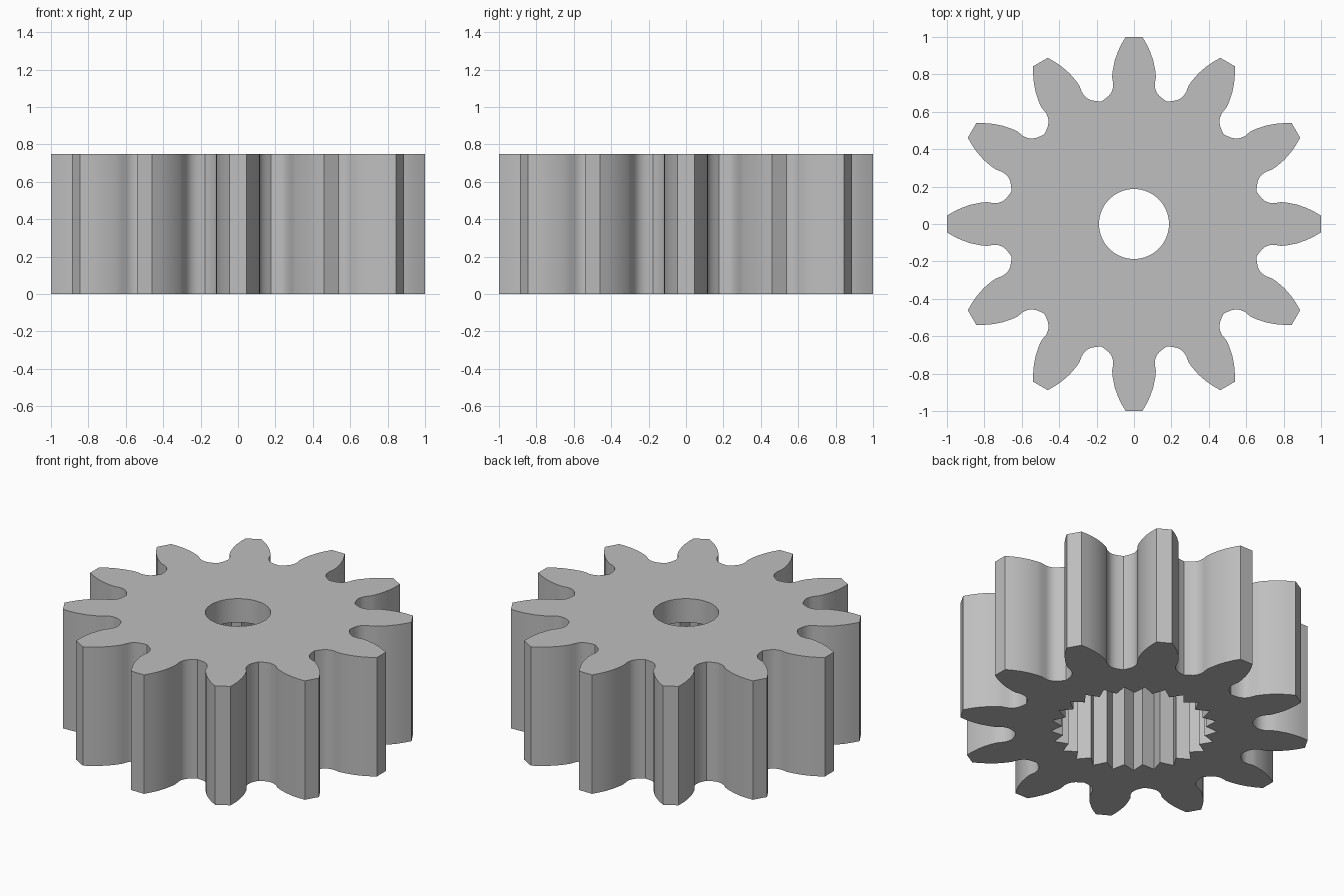
import bpy, bmesh
from math import cos, sin, pi, radians
from mathutils import Matrix, Vector

cube = bpy.data.objects.get("Cube")
if cube:
    bpy.data.objects.remove(cube)

HEIGHT, LEDGE = 0.75, 0.60      # full height, roof of the splined socket
TEETH, SPLINES = 12, 25

# One flank of a tooth pointing along +x, from the tip down to the valley
FLANK = [(1.0, .045), (.96, .068), (.92, .087), (.87, .104), (.82, .114),
         (.785, .117), (.75, .111), (.725, .113), (.703, .121), (.684, .136),
         (.668, .156)]


def gear_outline():
    """Closed outline: mirrored flanks plus valley point, repeated around."""
    tooth = [(x, -y) for x, y in reversed(FLANK)] + FLANK
    tooth.append((.678 * cos(pi / TEETH), .678 * sin(pi / TEETH)))
    points = []
    for i in range(TEETH):
        turn = Matrix.Rotation(2 * pi * i / TEETH, 2)
        points += [turn @ Vector(p) for p in tooth]
    return points


def ring_outline(count, *radii):
    """Closed ring whose radius cycles through the given values."""
    return [Vector((cos(2 * pi * i / count), sin(2 * pi * i / count)))
            * radii[i % len(radii)] for i in range(count)]


def add_loop(bm, points, z):
    return [bm.verts.new((p.x, p.y, z)) for p in points]


def add_wall(bm, low, high):
    for i in range(len(low)):
        j = (i + 1) % len(low)
        bm.faces.new((low[i], low[j], high[j], high[i]))


def add_cap(bm, outer, inner):
    """Flat face between two loops at the same height."""
    edges = [bm.edges.get((loop[i - 1], loop[i]))
             for loop in (outer, inner) for i in range(len(loop))]
    bmesh.ops.triangle_fill(bm, use_beauty=True, use_dissolve=False, edges=edges)


bm = bmesh.new()

# Toothed rim, splined socket and round shaft hole
rim, socket, hole = gear_outline(), ring_outline(2 * SPLINES, .477, .412), ring_outline(64, .187)
rim_low, rim_high = add_loop(bm, rim, 0), add_loop(bm, rim, HEIGHT)
socket_low, socket_high = add_loop(bm, socket, 0), add_loop(bm, socket, LEDGE)
hole_low, hole_high = add_loop(bm, hole, LEDGE), add_loop(bm, hole, HEIGHT)
for low, high in ((rim_low, rim_high), (socket_low, socket_high), (hole_low, hole_high)):
    add_wall(bm, low, high)

# Underside, socket roof and top
add_cap(bm, rim_low, socket_low)
add_cap(bm, socket_high, hole_low)
add_cap(bm, rim_high, hole_high)
bmesh.ops.recalc_face_normals(bm, faces=bm.faces)

mesh = bpy.data.meshes.new("gear_wheel")
bm.to_mesh(mesh)
bm.free()
gear = bpy.data.objects.new("gear_wheel", mesh)
bpy.context.collection.objects.link(gear)

# Plain grey material
grey = bpy.data.materials.new("light_grey")
grey.use_nodes = True
colour = (.52, .52, .52, 1)
grey.diffuse_color = colour
grey.node_tree.nodes["Principled BSDF"].inputs["Base Color"].default_value = colour
mesh.materials.append(grey)

# Smooth flanks, sharp rims
bpy.ops.object.select_all(action='DESELECT')
gear.select_set(True)
bpy.context.view_layer.objects.active = gear
bpy.ops.object.shade_smooth_by_angle(angle=radians(32))
